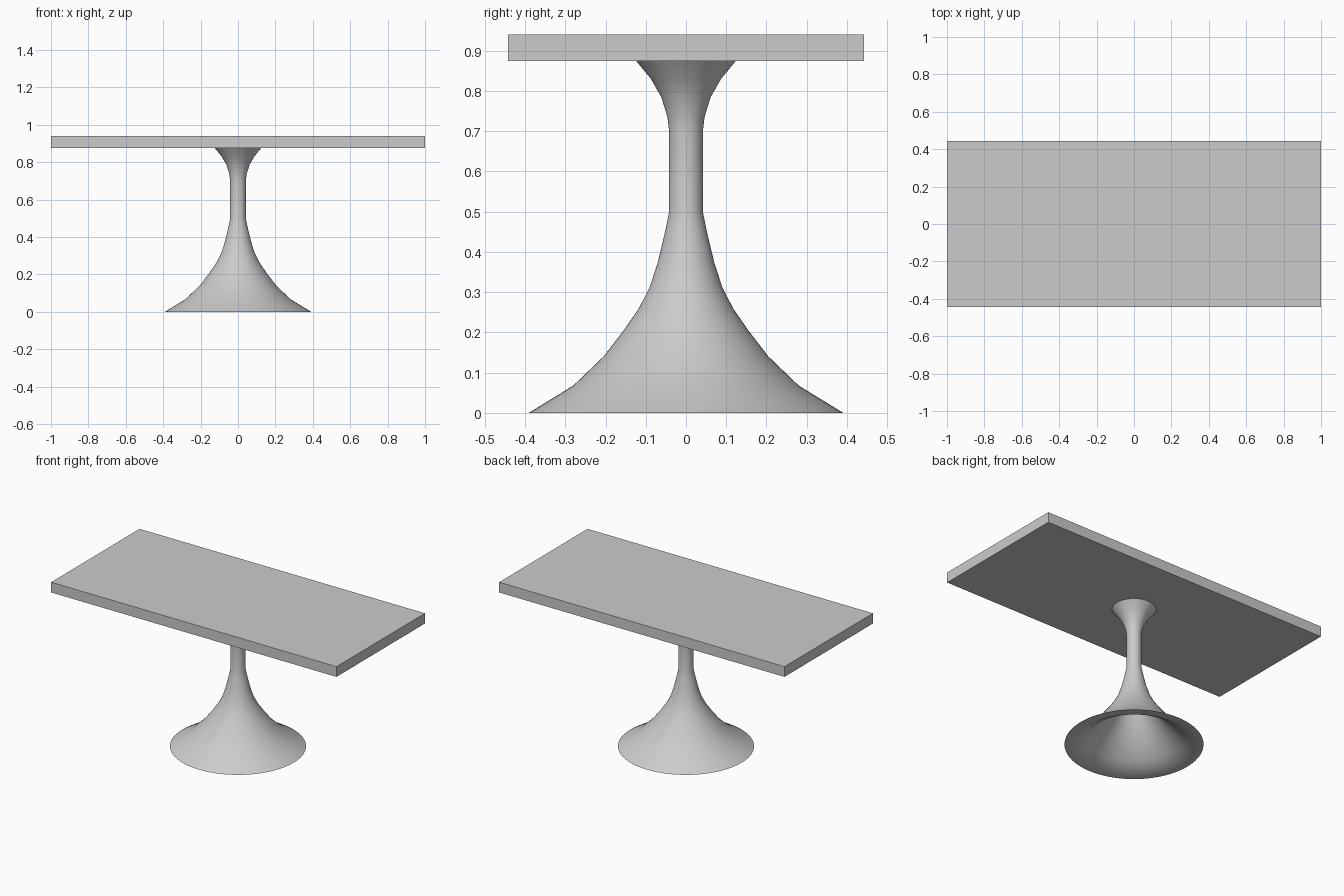
import bpy, bmesh, math

if "Cube" in bpy.data.objects:
    bpy.data.objects.remove(bpy.data.objects["Cube"])

SEGMENTS = 64


def finish(name, bm):
    bmesh.ops.recalc_face_normals(bm, faces=bm.faces)
    mesh = bpy.data.meshes.new(name)
    bm.to_mesh(mesh)
    bm.free()
    obj = bpy.data.objects.new(name, mesh)
    bpy.context.collection.objects.link(obj)
    return obj


def lathe(name, profile):
    bm = bmesh.new()
    verts = [bm.verts.new((r, 0, z)) for r, z in profile]
    edges = [bm.edges.new(pair) for pair in zip(verts, verts[1:])]
    bmesh.ops.spin(bm, geom=verts + edges, axis=(0, 0, 1), cent=(0, 0, 0),
                   angle=math.tau, steps=SEGMENTS, use_merge=True)
    bmesh.ops.remove_doubles(bm, verts=bm.verts, dist=1e-5)
    return finish(name, bm)


# Tabletop slab
bm = bmesh.new()
bmesh.ops.create_cube(bm, size=1)
bmesh.ops.scale(bm, vec=(2, 0.885, 0.065), verts=bm.verts)
bmesh.ops.translate(bm, vec=(0, 0, 0.9075), verts=bm.verts)
finish("tabletop", bm)

# Flared pedestal: outside from the top down, then the hollow underside up
outer = [(0, 0.875), (0.124, 0.875), (0.087, 0.83), (0.061, 0.784),
         (0.046, 0.735), (0.042, 0.70), (0.042, 0.50), (0.052, 0.45),
         (0.07, 0.375), (0.09, 0.313), (0.117, 0.26), (0.155, 0.205),
         (0.205, 0.14), (0.28, 0.068), (0.391, 0)]
inner = [(0.335, 0), (0.262, 0.043), (0.183, 0.12), (0.132, 0.185),
         (0.092, 0.243), (0.063, 0.30), (0.043, 0.367), (0.026, 0.44),
         (0.015, 0.50), (0, 0.50)]
pedestal = lathe("pedestal", outer + inner)

bpy.ops.object.select_all(action='DESELECT')
pedestal.select_set(True)
bpy.context.view_layer.objects.active = pedestal
bpy.ops.object.shade_smooth_by_angle(angle=math.radians(35))
